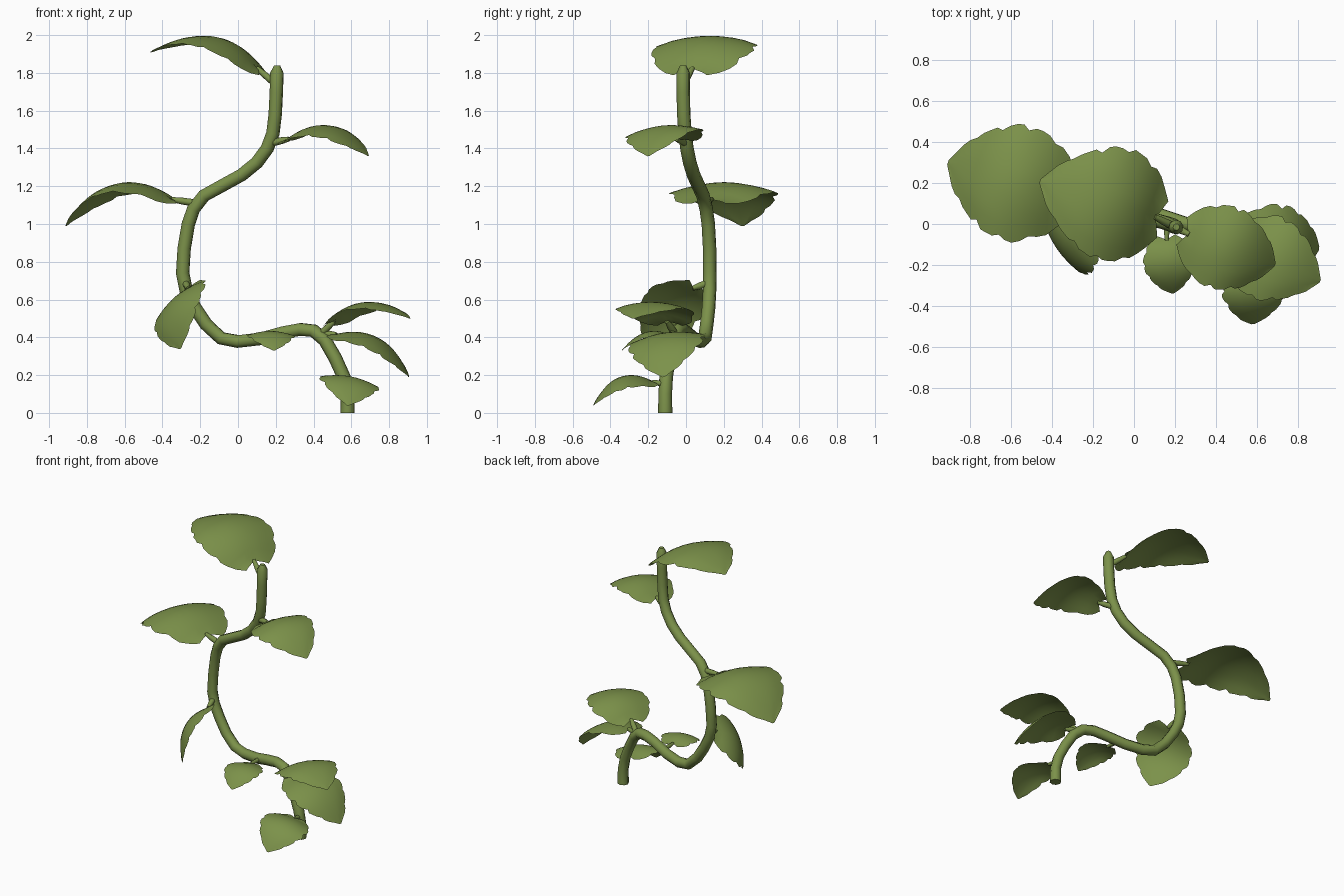
import bpy, math, random
from mathutils import Vector

if "Cube" in bpy.data.objects:
    bpy.data.objects.remove(bpy.data.objects["Cube"])

random.seed(4)
green = bpy.data.materials.new("olive_green")
green.diffuse_color = (0.20, 0.285, 0.068, 1)
green.use_nodes = True
green.node_tree.nodes["Principled BSDF"].inputs["Base Color"].default_value = green.diffuse_color


def tube(name, pts, radius, ends=(1, 1)):
    """Eight-sided tube along points, returned as a mesh object."""
    cu = bpy.data.curves.new(name, "CURVE")
    cu.dimensions = "3D"
    cu.bevel_depth = radius
    cu.bevel_resolution = 2
    cu.use_fill_caps = True
    sp = cu.splines.new("POLY")
    sp.points.add(len(pts) - 1)
    for i, p in enumerate(pts):
        sp.points[i].co = (*p, 1)
    sp.points[0].radius, sp.points[-1].radius = ends
    ob = bpy.data.objects.new(name, cu)
    bpy.context.collection.objects.link(ob)
    bpy.ops.object.select_all(action="DESELECT")
    bpy.context.view_layer.objects.active = ob
    ob.select_set(True)
    bpy.ops.object.convert(target="MESH")
    ob = bpy.context.object
    ob.data.materials.clear()
    ob.data.materials.append(green)
    bpy.ops.object.shade_smooth_by_angle(angle=math.radians(50))
    return ob


# winding main stem
stem = [(.58, -.11, 0), (.58, -.11, .10), (.56, -.105, .19), (.515, -.09, .29),
        (.46, -.07, .385), (.40, -.045, .435), (.33, -.02, .442), (.24, .005, .425),
        (.12, .045, .392), (0, .08, .378), (-.09, .10, .395), (-.17, .11, .47),
        (-.23, .12, .56), (-.275, .125, .65), (-.293, .125, .74), (-.285, .125, .87),
        (-.263, .118, 1.0), (-.235, .107, 1.08), (-.18, .09, 1.15), (-.08, .065, 1.205),
        (.02, .04, 1.26), (.10, .02, 1.325), (.155, .005, 1.40), (.185, -.005, 1.48),
        (.197, -.012, 1.58), (.203, -.015, 1.70), (.206, -.015, 1.80), (.207, -.015, 1.84)]
tube("main_stem", stem, 0.036, (1.05, 0.45))

# half-width of the leaf from base to tip
PROFILE = [.36, .70, .89, .98, 1.0, .96, .87, .74, .58, .36, .04]


def half_width(u):
    x = u * (len(PROFILE) - 1)
    i = min(int(x), len(PROFILE) - 2)
    return PROFILE[i] + (PROFILE[i + 1] - PROFILE[i]) * (x - i)


def leaf(name, base, tip, up, half, arch, droop=0.2):
    """Arched, toothed sheet with small lobes behind the base."""
    base, tip, up = Vector(base), Vector(tip), Vector(up)
    axis = tip - base
    side = axis.cross(up).normalized()
    nrm = side.cross(axis).normalized()
    rows, cols = 20, 8
    verts, faces = [], []
    for r in range(rows + 1):
        u = r / rows
        for c in range(cols + 1):
            v = 2 * c / cols - 1
            tooth = 1
            if abs(v) == 1:
                tooth = (1.03 if r % 4 else 0.95) + random.uniform(-.02, .02)
            w = half_width(u) * v * tooth
            t = u - 0.08 * (1 - u) ** 3 * abs(v) ** .7
            h = 4 * t * (1 - t) * (1.2 - .4 * t) * (1 if t > 0 else .4)
            ripple = .012 * half * math.sin(9 * u + 4 * abs(v)) * abs(v)
            p = base + axis * t + side * w * half
            verts.append(p + nrm * (arch * h - droop * half * w * w + ripple))
    n = cols + 1
    for r in range(rows):
        for c in range(cols):
            a = r * n + c
            faces.append((a, a + 1, a + n + 1, a + n))
    me = bpy.data.meshes.new(name)
    me.from_pydata(verts, [], faces)
    me.materials.append(green)
    me.shade_smooth()
    ob = bpy.data.objects.new(name, me)
    bpy.context.collection.objects.link(ob)


# name, stem joint, leaf base, leaf tip, up direction, half width, arch
LEAVES = [
    ("top", (.2, -.015, 1.74), (.10, .035, 1.825), (-.46, .21, 1.91), (0, 0, 1), .275, .13),
    ("upper_left", (-.22, .10, 1.11), (-.35, .135, 1.13), (-.91, .30, .99), (0, 0, 1), .28, .15),
    ("upper_right", (.18, -.005, 1.43), (.27, -.05, 1.45), (.69, -.20, 1.36), (0, -.1, 1), .205, .11),
    ("hanging_left", (-.28, .125, .69), (-.262, .035, .66), (-.305, -.20, .34), (-.72, -.42, .42), .195, .085),
    ("small_front", (.16, .035, .405), (.16, -.08, .41), (.19, -.34, .33), (0, 0, 1), .125, .055),
    ("lower_right_high", (.44, -.06, .42), (.51, -.10, .485), (.91, -.28, .50), (0, 0, 1), .205, .095),
    ("lower_right_low", (.43, -.06, .42), (.52, -.085, .415), (.905, -.12, .19), (0, -.12, 1), .20, .09),
    ("base_front", (.575, -.11, .15), (.58, -.18, .165), (.58, -.49, .04), (.18, 0, 1), .16, .08),
]
for nm, joint, base, tip, up, half, arch in LEAVES:
    leaf(nm + "_leaf", base, tip, up, half, arch)
    # stalk joins the stem to the blade
    j, b = Vector(joint), Vector(base)
    tube(nm + "_leaf_stalk", [j, j.lerp(b, .6), b], 0.018 if half > .17 else .014, (1.1, .7))
